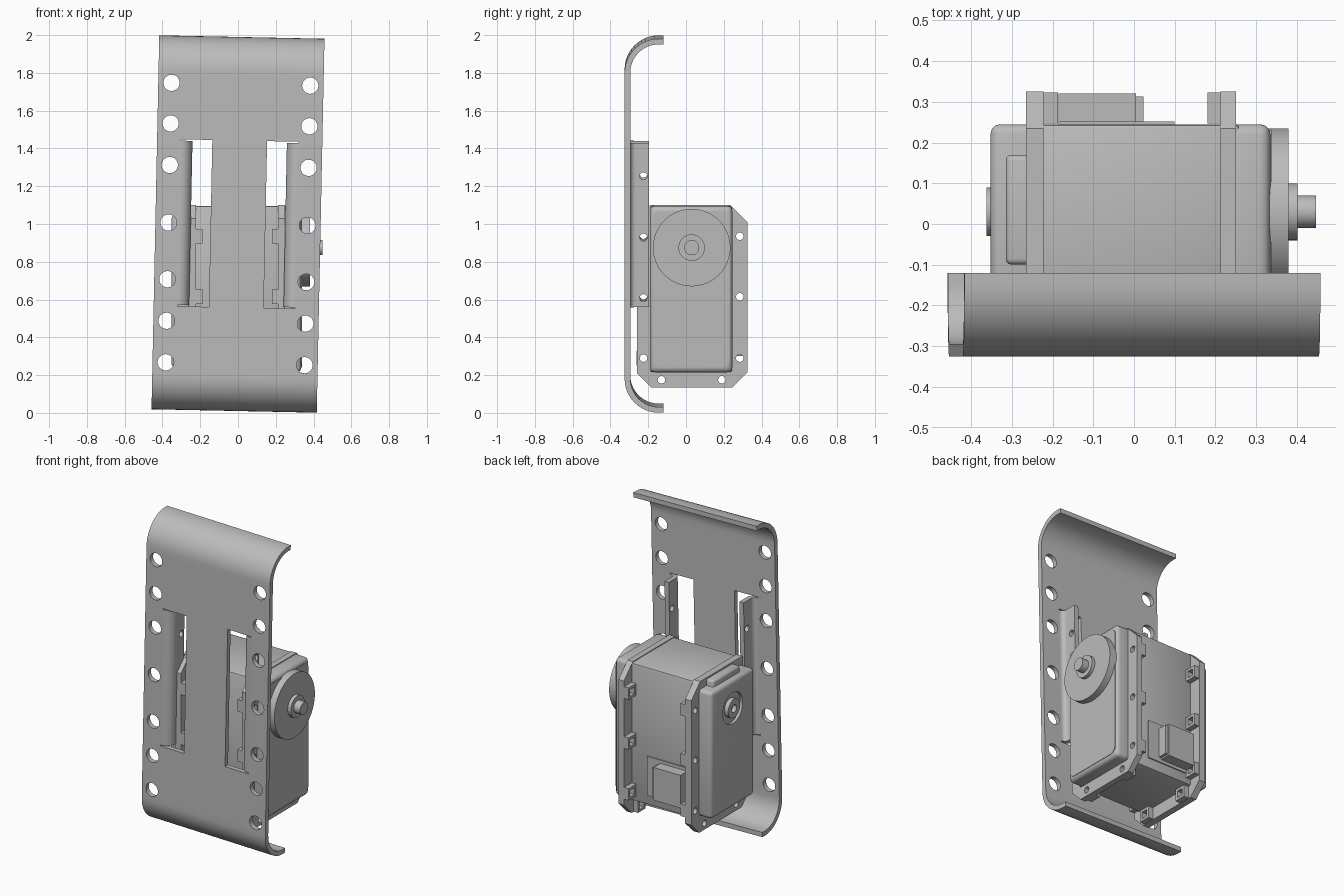
import bpy
import bmesh
from math import pi, sin, cos, radians
from mathutils import Matrix, Vector

if "Cube" in bpy.data.objects:
    bpy.data.objects.remove(bpy.data.objects["Cube"])

grey = bpy.data.materials.new("metal grey")
grey.use_nodes = True
COLOUR = (0.5, 0.5, 0.5, 1)
grey.diffuse_color = COLOUR
grey.node_tree.nodes["Principled BSDF"].inputs["Base Color"].default_value = COLOUR


def finish(name, bm):
    bmesh.ops.recalc_face_normals(bm, faces=bm.faces)
    mesh = bpy.data.meshes.new(name)
    bm.to_mesh(mesh)
    bm.free()
    mesh.materials.append(grey)
    obj = bpy.data.objects.new(name, mesh)
    bpy.context.collection.objects.link(obj)
    return obj


def add_prism(bm, pts, axis, a, b):
    """Extrude a 2D outline along x (points are y,z), or along z (points are x,y)."""
    def place(p, t):
        return (t, p[0], p[1]) if axis == "x" else (p[0], p[1], t)
    low = [bm.verts.new(place(p, a)) for p in pts]
    high = [bm.verts.new(place(p, b)) for p in pts]
    n = len(pts)
    bm.faces.new(low)
    bm.faces.new(high[::-1])
    for i in range(n):
        j = (i + 1) % n
        bm.faces.new((low[i], low[j], high[j], high[i]))


def prism(name, pts, axis, a, b):
    bm = bmesh.new()
    add_prism(bm, pts, axis, a, b)
    return finish(name, bm)


def add_box(bm, lo, hi):
    lo, hi = Vector(lo), Vector(hi)
    m = Matrix.Translation((lo + hi) / 2) @ Matrix.Diagonal((*(hi - lo), 1))
    bmesh.ops.create_cube(bm, size=1, matrix=m)


def box(name, lo, hi, bevel=0, segments=3):
    bm = bmesh.new()
    add_box(bm, lo, hi)
    if bevel:
        bmesh.ops.bevel(bm, geom=bm.edges[:], offset=bevel, segments=segments,
                        profile=0.5, affect="EDGES")
    return finish(name, bm)


def add_rod(bm, centre, r, length, axis, sides=32):
    rot = Matrix.Rotation(pi / 2, 4, "Y" if axis == "x" else "X")
    bmesh.ops.create_cone(bm, cap_ends=True, segments=sides, radius1=r, radius2=r,
                          depth=length, matrix=Matrix.Translation(centre) @ rot)


def rod(name, a, b, r, sides=48):
    """Cylinder on the output axis."""
    bm = bmesh.new()
    add_rod(bm, ((a + b) / 2, SHAFT[0], SHAFT[1]), r, b - a, "x", sides)
    return finish(name, bm)


def cut(obj, bm):
    cutter = finish("cutter", bm)
    cutter.hide_render = True
    mod = obj.modifiers.new("cut", "BOOLEAN")
    mod.operation, mod.solver, mod.object = "DIFFERENCE", "EXACT", cutter
    bpy.context.view_layer.objects.active = obj
    bpy.ops.object.modifier_apply(modifier=mod.name)
    bpy.data.objects.remove(cutter)


def arc(cx, cy, r, a0, a1, n=12):
    steps = [radians(a0 + (a1 - a0) * i / n) for i in range(n + 1)]
    return [(cx + r * cos(t), cy + r * sin(t)) for t in steps]


SHAFT = (0.03, 0.875)
TILT = Matrix.Translation((0, 0, 1)) @ Matrix.Rotation(0.0207, 4, "Y")

# Curled mounting plate, built around its own centre and then tilted
outer = [(-0.12, 0.99)] + arc(-0.145, 0.81, 0.18, 90, 180)
inner = [(-0.12, 0.96)] + arc(-0.145, 0.81, 0.15, 90, 180)


def flip(pts):
    return [(y, -z) for y, z in reversed(pts)]


plate = prism("mounting_plate", outer + flip(outer) + flip(inner)[::-1] + inner[::-1],
              "x", -0.4375, 0.4375)
holes = bmesh.new()
for side in (-1, 1):
    for z in (-0.74, -0.52, -0.3, 0, 0.305, 0.525, 0.74):
        add_rod(holes, (side * 0.3675, -0.31, z), 0.043, 0.1, "y")
    x0, x1 = sorted((side * 0.145, side * 0.312))
    add_box(holes, (x0, -0.4, -0.442), (x1, -0.25, 0.442))
cut(plate, holes)
plate.data.transform(TILT)

# Bent tabs that hold the servo
tab_outline = ([(0.314, -0.325)] + arc(0.308, -0.267, 0.058, 270, 180, 8) + [(0.25, -0.195), (0.28, -0.195)]
               + arc(0.308, -0.267, 0.028, 180, 270, 8) + [(0.314, -0.295)])
for side, name in ((-1, "right_tab"), (1, "left_tab")):
    tab = prism(name, [(side * x, y) for x, y in tab_outline], "z", -0.435, 0.435)
    holes = bmesh.new()
    for z in (-0.385, -0.065, 0.26):
        add_rod(holes, (side * 0.265, -0.225, z), 0.02, 0.1, "x", 20)
    cut(tab, holes)
    tab.data.transform(TILT)

# Servo housing: core, output end cap and rear end cap
box("servo_core", (-0.26, -0.19, 0.215), (0.26, 0.245, 1.095), 0.012, 2)
box("output_cap", (0.2, -0.19, 0.215), (0.335, 0.245, 1.095), 0.025)
box("rear_cap", (-0.352, -0.19, 0.24), (-0.2, 0.245, 1.05), 0.022)
box("rear_cap_rib", (-0.315, -0.1, 0.215), (-0.2, 0.17, 1.09), 0.015)
prism("output_cap_panel", arc(0.19, 1.03, 0.04, 0, 90, 6) + arc(-0.135, 1.03, 0.04, 90, 180, 6)
      + arc(-0.135, 0.28, 0.04, 180, 270, 6) + arc(0.19, 0.28, 0.04, 270, 360, 6),
      "x", 0.32, 0.338)

# Mounting flanges with screw holes and nut pockets on their inner side
flange_outline = [(-0.26, 0.21), (-0.185, 0.135), (0.245, 0.135), (0.325, 0.215),
                  (0.325, 1.01), (0.235, 1.1), (-0.19, 1.1), (-0.26, 1.03)]
screws = [(y, z) for y in (-0.225, 0.285) for z in (0.29, 0.615, 0.935)]
screws += [(-0.13, 0.175), (0.19, 0.175)]
for name, a, b, c in (("right_flange", -0.265, -0.222, -0.187),
                      ("left_flange", 0.25, 0.212, 0.18)):
    flange = prism(name, flange_outline, "x", min(a, b), max(a, b))
    holes = bmesh.new()
    for y, z in screws:
        add_rod(holes, ((a + b) / 2, y, z), 0.02, 0.1, "x", 20)
    cut(flange, holes)
    for i, (y, z) in enumerate(screws):
        pocket = box(f"{name}_nut_pocket_{i + 1}", (min(b, c), y - 0.038, z - 0.038),
                     (max(b, c), y + 0.038, z + 0.038))
        hole = bmesh.new()
        add_box(hole, (min(b, c) - 0.1, y - 0.022, z - 0.022),
                (max(b, c) + 0.1, y + 0.022, z + 0.022))
        cut(pocket, hole)

# Output disc, hub and shaft
rod("output_disc", 0.33, 0.38, 0.205, 64)
rod("output_hub", 0.37, 0.402, 0.07)
rod("output_shaft", 0.39, 0.447, 0.04)

# Rear bearing boss sitting in a round recess, with a blind screw hole
recess = bmesh.new()
add_rod(recess, (-0.35, *SHAFT), 0.1, 0.03, "x", 48)
cut(bpy.data.objects["rear_cap"], recess)
boss = rod("rear_boss", -0.362, -0.31, 0.06)
bore = bmesh.new()
add_rod(bore, (-0.36, *SHAFT), 0.025, 0.05, "x", 24)
cut(boss, bore)

# Cable connector on the back
box("connector", (-0.185, 0.2, 0.3), (0.005, 0.32, 0.51))
box("connector_edge", (0.0, 0.2, 0.31), (0.023, 0.313, 0.5))
box("connector_plate", (-0.185, 0.2, 0.28), (0.1, 0.252, 0.53))

# Smooth shading on curved faces only
bpy.ops.object.select_all(action="DESELECT")
for obj in bpy.context.collection.objects:
    if obj.type == "MESH" and grey.name in obj.data.materials:
        obj.select_set(True)
        bpy.context.view_layer.objects.active = obj
bpy.ops.object.shade_smooth_by_angle(angle=radians(32))
